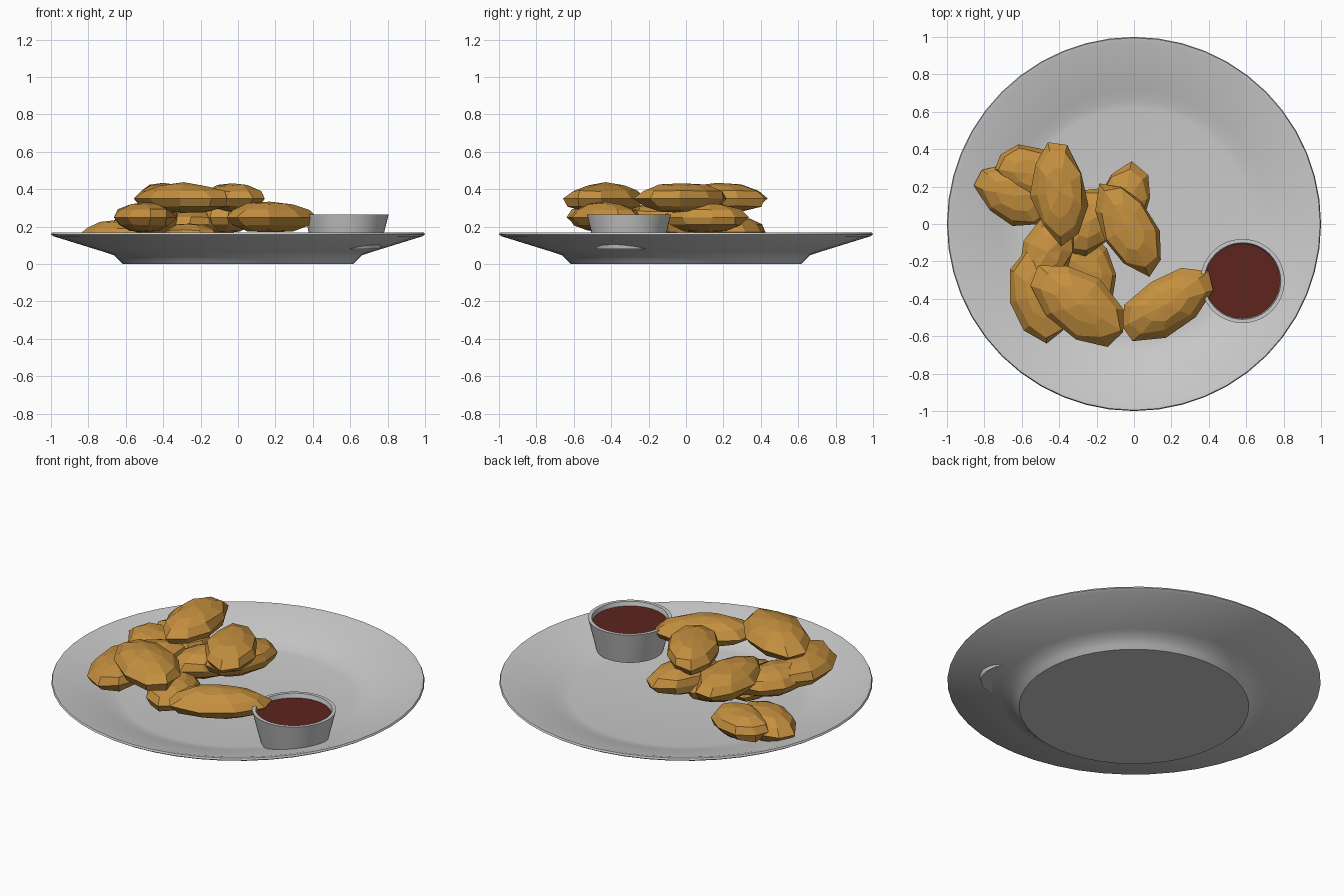
import bpy, bmesh, random
from math import sin, cos, pi, radians

if "Cube" in bpy.data.objects:
    bpy.data.objects.remove(bpy.data.objects["Cube"])

random.seed(7)


def material(name, rgb):
    m = bpy.data.materials.new(name)
    m.diffuse_color = (*rgb, 1)
    m.use_nodes = True
    m.node_tree.nodes["Principled BSDF"].inputs["Base Color"].default_value = m.diffuse_color
    return m


def finish(name, bm, mat=None):
    bmesh.ops.recalc_face_normals(bm, faces=bm.faces)
    me = bpy.data.meshes.new(name)
    bm.to_mesh(me)
    bm.free()
    ob = bpy.data.objects.new(name, me)
    bpy.context.collection.objects.link(ob)
    if mat:
        me.materials.append(mat)
    return ob


def lathe(name, profile, center=(0, 0), n=48, mat=None):
    """Revolve (radius, z) points; radius 0 becomes a single pole."""
    bm = bmesh.new()
    rings = []
    for r, z in profile:
        k = n if r else 1
        rings.append([bm.verts.new((center[0] + r * cos(2 * pi * i / n),
                                    center[1] + r * sin(2 * pi * i / n), z)) for i in range(k)])
    for a, b in zip(rings, rings[1:]):
        for i in range(n):
            vs = [a[i % len(a)], a[(i + 1) % len(a)], b[(i + 1) % len(b)], b[i % len(b)]]
            bm.faces.new(list(dict.fromkeys(vs)))
    ob = finish(name, bm, mat)
    bpy.context.view_layer.objects.active = ob
    ob.select_set(True)
    bpy.ops.object.shade_smooth_by_angle(angle=radians(35))
    ob.select_set(False)
    return ob


def nugget(name, x, y, z, length, width, angle, mat):
    """Lumpy flat-faced blob, long axis turned by angle."""
    bm = bmesh.new()
    bmesh.ops.create_uvsphere(bm, u_segments=9, v_segments=6, radius=1)
    for v in bm.verts:
        j = 1 + random.uniform(-0.1, 0.08)
        v.co.x *= length / 2 * j
        v.co.y *= width / 2 * (1 + random.uniform(-0.08, 0.1))
        v.co.z *= 0.08 * (1 + random.uniform(-0.06, 0.1))
    ob = finish(name, bm, mat)
    ob.location = (x, y, z)
    ob.rotation_euler = (0, 0, radians(angle))
    return ob


crust = material("golden_crust", (0.56, 0.28, 0.05))
red = material("sauce_red", (0.11, 0.018, 0.012))

# plate with a foot, sloping rim and shallow well
lathe("plate", [(0, 0), (0.615, 0), (0.635, 0.02), (0.665, 0.048), (0.72, 0.066), (0.985, 0.148),
                (1.0, 0.158), (0.995, 0.168), (0.975, 0.166), (0.72, 0.086), (0.66, 0.068),
                (0.62, 0.062), (0, 0.062)])

# dipping cup and sauce
CUP = (0.58, -0.305)
lathe("sauce_cup", [(0, 0.08), (0.18, 0.08), (0.225, 0.265), (0.205, 0.265), (0.168, 0.1), (0, 0.1)], CUP)
lathe("sauce", [(0, 0.225), (0.197, 0.225), (0.2, 0.24), (0, 0.24)], CUP, mat=red)

# pile of nuggets: x, y, z, length, width, angle
pile = [
    (0.17, -0.43, 0.25, 0.56, 0.29, 33),
    (-0.29, -0.43, 0.35, 0.58, 0.32, -38),
    (-0.40, 0.17, 0.35, 0.56, 0.29, 97),
    (-0.03, -0.02, 0.35, 0.54, 0.29, 118),
    (-0.50, -0.38, 0.25, 0.52, 0.31, 103),
    (-0.06, 0.10, 0.25, 0.47, 0.29, 72),
    (-0.64, 0.15, 0.15, 0.46, 0.28, -32),
    (-0.55, 0.27, 0.17, 0.42, 0.27, -25),
    (-0.46, -0.15, 0.24, 0.42, 0.27, 65),
    (-0.25, -0.25, 0.14, 0.46, 0.28, 110),
    (-0.23, 0.02, 0.21, 0.40, 0.28, 60),
]
for i, p in enumerate(pile):
    nugget(f"nugget_{i + 1}", *p, crust)
